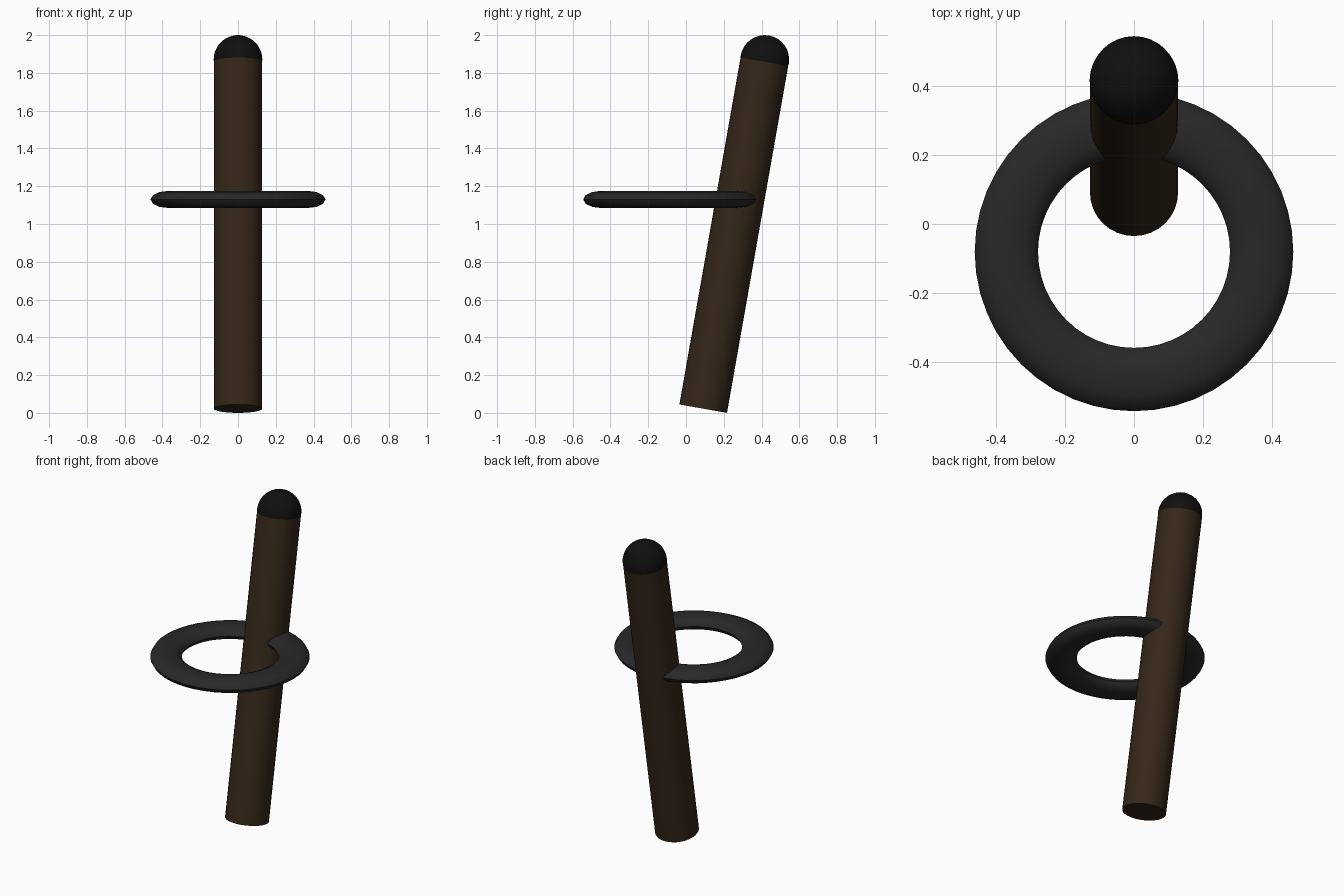
import bpy
from math import radians
from mathutils import Vector

if "Cube" in bpy.data.objects:
    bpy.data.objects.remove(bpy.data.objects["Cube"])


def finish(name, color):
    """Name, colour and smooth-shade the active object."""
    ob = bpy.context.object
    ob.name = name
    mat = bpy.data.materials.new(name + "_material")
    mat.diffuse_color = (*color, 1)
    mat.use_nodes = True
    mat.node_tree.nodes["Principled BSDF"].inputs["Base Color"].default_value = mat.diffuse_color
    ob.data.materials.append(mat)
    bpy.ops.object.shade_smooth_by_angle(angle=radians(40))
    return ob


TILT = radians(-10)
RADIUS = 0.128
bottom = Vector((0, 0.091, 0.0223))
top = Vector((0, 0.415, 1.859))

# Leaning wooden post
bpy.ops.mesh.primitive_cylinder_add(
    vertices=32, radius=RADIUS, depth=(top - bottom).length,
    location=(bottom + top) / 2, rotation=(TILT, 0, 0))
finish("post", (0.035, 0.020, 0.009))

# Rounded black cap
bpy.ops.mesh.primitive_uv_sphere_add(
    segments=32, ring_count=16, radius=0.129,
    location=(0, 0.417, 1.871), rotation=(TILT, 0, 0))
finish("post_cap", (0.005, 0.005, 0.005))

# Flattened ring hanging on the post
bpy.ops.mesh.primitive_torus_add(
    major_segments=48, minor_segments=12, major_radius=0.371,
    minor_radius=0.092, location=(0, -0.081, 1.13))
bpy.context.object.scale.z = 0.49
bpy.ops.object.transform_apply(location=False, rotation=False, scale=True)
finish("ring", (0.021, 0.021, 0.021))
